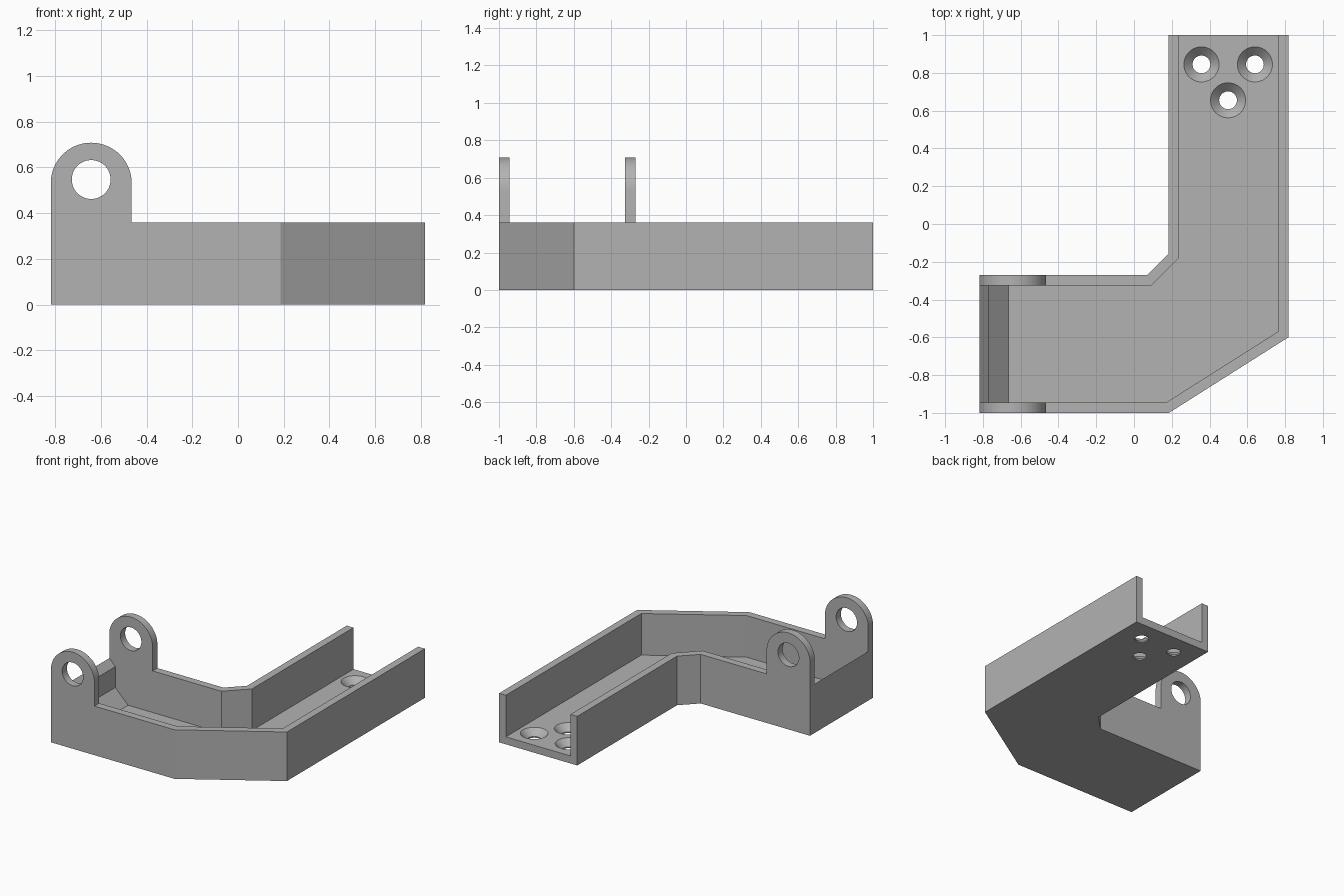
import bpy, bmesh, math
from mathutils import Vector

if "Cube" in bpy.data.objects:
    bpy.data.objects.remove(bpy.data.objects["Cube"])

WALL_TOP, FLOOR = 0.36, 0.055
LUG_X, LUG_Z, LUG_R = -0.642, 0.531, 0.177

grey = bpy.data.materials.new("plain grey")
grey.diffuse_color = (0.45, 0.45, 0.45, 1)
grey.use_nodes = True
grey.node_tree.nodes["Principled BSDF"].inputs["Base Color"].default_value = grey.diffuse_color


def prism(name, points, low, high, axis):
    """Extrude a closed profile along z (xy profile) or y (xz profile)."""
    bm = bmesh.new()
    place = (lambda a, b, d: (a, b, d)) if axis == "z" else (lambda a, b, d: (a, d, b))
    face = bm.faces.new([bm.verts.new(place(a, b, low)) for a, b in points])
    ext = bmesh.ops.extrude_face_region(bm, geom=[face])
    moved = [v for v in ext["geom"] if isinstance(v, bmesh.types.BMVert)]
    bmesh.ops.translate(bm, verts=moved, vec=Vector(place(0, 0, high - low)))
    bmesh.ops.recalc_face_normals(bm, faces=bm.faces)
    return to_object(name, bm)


def to_object(name, bm):
    mesh = bpy.data.meshes.new(name)
    bm.to_mesh(mesh)
    bm.free()
    mesh.materials.append(grey)
    obj = bpy.data.objects.new(name, mesh)
    bpy.context.collection.objects.link(obj)
    return obj


def arc(cx, cz, r, start, end, n):
    return [(cx + r * math.cos(start + (end - start) * i / n),
             cz + r * math.sin(start + (end - start) * i / n)) for i in range(n + 1)]


def countersink(x, y):
    """Through hole with a 45 degree flare reaching past the floor top."""
    bm = bmesh.new()
    rings = []
    for r, z in ((0.047, -0.05), (0.047, 0.009), (0.103, 0.065)):
        rings.append([bm.verts.new((x + a, y + b, z))
                      for a, b in arc(0, 0, r, 0, math.tau, 40)[:-1]])
    for a, b in zip(rings, rings[1:]):
        for i in range(40):
            j = (i + 1) % 40
            bm.faces.new((a[i], a[j], b[j], b[i]))
    bm.faces.new(rings[0])
    bm.faces.new(rings[-1])
    bmesh.ops.recalc_face_normals(bm, faces=bm.faces)
    return to_object("countersink_cutter", bm)


def cut(target, cutter, operation="DIFFERENCE"):
    mod = target.modifiers.new("cut", "BOOLEAN")
    mod.operation, mod.solver, mod.object = operation, "EXACT", cutter
    cutter.hide_render = True
    bpy.context.view_layer.objects.active = target
    bpy.ops.object.modifier_apply(modifier=mod.name)
    bpy.data.objects.remove(cutter)


# Bent bracket outline, tall enough to contain the lugs
bracket = prism("bracket", [(-0.817, -1), (0.185, -1), (0.817, -0.6), (0.817, 1),
                            (0.183, 1), (0.183, -0.157), (0.07, -0.27), (-0.817, -0.27)],
                0, 0.8, "z")

# Side silhouette: low walls with rounded lugs at the hinge end
silhouette = prism("silhouette", [(-0.819, -0.1), (0.95, -0.1), (0.95, WALL_TOP),
                                  (LUG_X + LUG_R, WALL_TOP)]
                   + arc(LUG_X, LUG_Z, LUG_R, 0, math.pi, 40), -1.2, 1.2, "y")
cut(bracket, silhouette, "INTERSECT")

# Channel running along the bend and out of the open end
cut(bracket, prism("channel_cutter", [(-0.5, -0.945), (0.17, -0.945), (0.762, -0.57),
                                      (0.762, 1.2), (0.238, 1.2), (0.238, -0.178),
                                      (0.092, -0.325), (-0.5, -0.325)], FLOOR, 1, "z"))

# Hinge end: bevelled end wall and sloped foot between the lugs
cut(bracket, prism("hinge_end_cutter", [(-0.917, 0.46), (-0.768, 0.311), (-0.768, 0.158),
                                        (-0.665, FLOOR), (-0.45, FLOOR), (-0.45, 1),
                                        (-0.917, 1)], -0.945, -0.325, "y"))

# Pin hole through both lugs
cut(bracket, prism("pin_cutter", arc(LUG_X, 0.547, 0.085, 0, math.tau, 48)[:-1],
                   -1.2, 0, "y"))

# Three countersunk screw holes
for x, y in ((0.357, 0.845), (0.64, 0.845), (0.498, 0.655)):
    cut(bracket, countersink(x, y))

# Tidy flat regions and shade the round parts smoothly
bm = bmesh.new()
bm.from_mesh(bracket.data)
bmesh.ops.remove_doubles(bm, verts=bm.verts, dist=0.0002)
bmesh.ops.dissolve_limit(bm, angle_limit=math.radians(0.5), verts=bm.verts, edges=bm.edges)
bm.to_mesh(bracket.data)
bm.free()
bpy.ops.object.select_all(action="DESELECT")
bracket.select_set(True)
bpy.context.view_layer.objects.active = bracket
bpy.ops.object.shade_smooth_by_angle(angle=math.radians(30))
